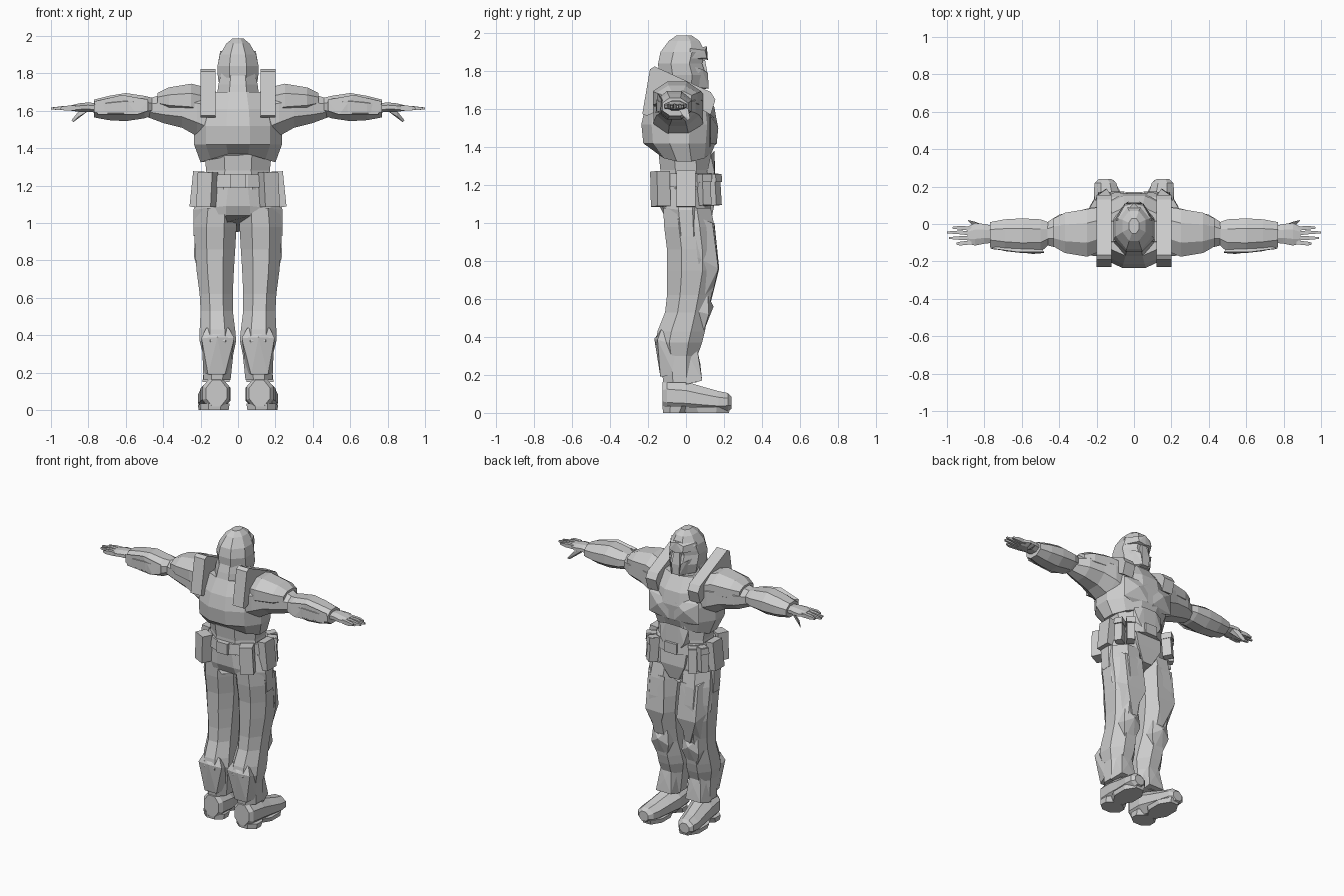
import bpy, bmesh, math
from mathutils import Matrix, Vector

cube = bpy.data.objects.get("Cube")
if cube:
    bpy.data.objects.remove(cube, do_unlink=True)

grey = bpy.data.materials.new("plain_grey")
grey.use_nodes = True
colour = (0.6, 0.6, 0.6, 1)
grey.diffuse_color = colour
bsdf = next(n for n in grey.node_tree.nodes if n.type == 'BSDF_PRINCIPLED')
bsdf.inputs["Base Color"].default_value = colour


def finish(name, bm, mirror):
    bmesh.ops.recalc_face_normals(bm, faces=bm.faces)
    me = bpy.data.meshes.new(name)
    bm.to_mesh(me)
    bm.free()
    me.materials.append(grey)
    ob = bpy.data.objects.new(name, me)
    bpy.context.collection.objects.link(ob)
    if mirror:
        ob.modifiers.new("Mirror", 'MIRROR')
    return ob


def loft(name, rings, axis='z', n=8, mirror=False):
    """Rings are (position, a0, a1, b0, b1, optional arch); a, b are the other two axes."""
    bm = bmesh.new()
    loops = []
    k = 1 / math.cos(math.pi / n)
    for t, a0, a1, b0, b1, *arch in rings:
        loop = []
        for i in range(n):
            w = (i + 0.5) * 2 * math.pi / n
            u, v = math.cos(w) * k, math.sin(w) * k
            a = (a0 + a1) / 2 + u * (a1 - a0) / 2
            b = (b0 + b1) / 2 + v * (b1 - b0) / 2
            h = t + (arch[0] * (1 - abs(u)) if arch else 0)
            co = {'z': (a, b, h), 'x': (h, a, b), 'y': (a, h, b)}[axis]
            loop.append(bm.verts.new(co))
        loops.append(loop)
    for p, q in zip(loops, loops[1:]):
        for i in range(n):
            j = (i + 1) % n
            bm.faces.new((p[i], p[j], q[j], q[i]))
    bm.faces.new(loops[0])
    bm.faces.new(loops[-1])
    return finish(name, bm, mirror)


def hull(name, pts, mirror=False, sym=False):
    """Convex faceted plate; sym adds the points reflected across x."""
    bm = bmesh.new()
    if sym:
        pts = pts + [(-x, y, z) for x, y, z in pts if x]
    for p in pts:
        bm.verts.new(p)
    res = bmesh.ops.convex_hull(bm, input=bm.verts)
    junk = [g for g in res["geom_interior"] + res["geom_unused"] if isinstance(g, bmesh.types.BMVert)]
    bmesh.ops.delete(bm, geom=list(set(junk)), context='VERTS')
    bmesh.ops.dissolve_limit(bm, angle_limit=0.03, verts=bm.verts, edges=bm.edges)
    return finish(name, bm, mirror)


def box(name, loc, size, turn=0, tilt=0, mirror=False):
    """Box with an outward tilt, then a turn about the vertical."""
    bm = bmesh.new()
    m = (Matrix.Translation(loc) @ Matrix.Rotation(math.radians(turn), 4, 'Z')
         @ Matrix.Rotation(math.radians(tilt), 4, 'Y') @ Matrix.Diagonal((*size, 1)))
    bmesh.ops.create_cube(bm, size=1, matrix=m)
    return finish(name, bm, mirror)


def prism(name, outline, x0, x1, mirror=False):
    """Outline in (y, z) extruded along x."""
    bm = bmesh.new()
    a = [bm.verts.new((x0, y, z)) for y, z in outline]
    b = [bm.verts.new((x1, y, z)) for y, z in outline]
    bm.faces.new(a)
    bm.faces.new(b)
    for i in range(len(a)):
        j = (i + 1) % len(a)
        bm.faces.new((a[i], a[j], b[j], b[i]))
    return finish(name, bm, mirror)


# Head and helmet
loft("helmet", [(1.64, -.08, .08, -.13, .05), (1.72, -.095, .095, -.135, .095),
                (1.78, -.108, .108, -.143, .105), (1.84, -.11, .11, -.147, .085),
                (1.90, -.097, .097, -.135, .10), (1.96, -.062, .062, -.09, .07),
                (1.988, -.028, .028, -.05, .03)])
hull("brow", [(.095, .02, 1.92), (.105, .02, 1.865), (.05, .10, 1.91),
              (.05, .11, 1.87), (0, .11, 1.93), (0, .115, 1.86)], sym=True)
hull("cheek_guard", [(.11, -.01, 1.84), (.10, 0, 1.72), (.04, .115, 1.79),
                     (.03, .12, 1.71), (.07, .085, 1.81), (.04, .06, 1.70)], mirror=True)
hull("face_plate", [(.02, .10, 1.86), (.03, .115, 1.78), (.025, .115, 1.71), (.03, .02, 1.7),
                    (.03, .02, 1.85)], sym=True)
loft("neck_collar", [(1.56, -.13, .13, -.19, .12), (1.66, -.115, .115, -.18, .10),
                     (1.74, -.105, .105, -.16, .07), (1.80, -.09, .09, -.14, .02)])

# Torso
loft("cuirass", [(1.325, -.20, .20, -.155, .135, .06), (1.42, -.235, .235, -.225, .155),
                 (1.52, -.235, .235, -.235, .165), (1.61, -.215, .215, -.215, .15),
                 (1.70, -.17, .17, -.17, .09)], n=12)
loft("abdomen", [(1.18, -.19, .19, -.14, .14), (1.28, -.17, .17, -.135, .135),
                 (1.42, -.185, .185, -.15, .13)])
hull("stomach_plate", [(.11, .13, 1.36), (.09, .15, 1.27), (.04, .155, 1.2), (.10, .1, 1.22),
                       (.05, .15, 1.38)], sym=True)
prism("shoulder_strap", [(-.23, 1.575), (-.205, 1.565), (-.13, 1.60), (.08, 1.60), (.13, 1.57),
                         (.155, 1.65), (.13, 1.69), (-.165, 1.825), (-.19, 1.81)],
      .12, .20, mirror=True)
hull("chest_panel", [(.02, .16, 1.55), (.02, .162, 1.42), (.19, .13, 1.42), (.19, .13, 1.56),
                     (.1, .17, 1.5), (.04, .12, 1.38), (.04, .11, 1.6)], mirror=True)

# Arms
loft("upper_arm", [(.10, -.17, .09, 1.40, 1.70), (.22, -.17, .09, 1.465, 1.715),
                   (.30, -.155, .07, 1.51, 1.71), (.40, -.13, .05, 1.535, 1.69),
                   (.48, -.11, .0, 1.565, 1.665)], 'x', mirror=True)
loft("pauldron", [(.19, -.15, .09, 1.56, 1.73), (.25, -.175, .08, 1.57, 1.745),
                  (.37, -.155, .06, 1.59, 1.725), (.43, -.12, .03, 1.62, 1.695)], 'x', mirror=True)
loft("gauntlet", [(.46, -.115, .01, 1.575, 1.67), (.50, -.15, .025, 1.56, 1.68),
                  (.60, -.155, .03, 1.545, 1.695), (.69, -.145, .025, 1.55, 1.68),
                  (.77, -.125, .01, 1.565, 1.66)], 'x', mirror=True)
hull("gauntlet_plate", [(.48, -.155, 1.60), (.48, -.15, 1.66), (.54, -.16, 1.58), (.75, -.135, 1.58),
                        (.77, -.13, 1.65), (.62, -.15, 1.685), (.55, -.08, 1.62)], mirror=True)
loft("hand", [(.75, -.10, -.01, 1.59, 1.64), (.80, -.105, 0, 1.595, 1.645),
              (.85, -.115, .005, 1.595, 1.64), (.89, -.105, -.015, 1.60, 1.63)], 'x', mirror=True)
for i, (y0, y1, tip) in enumerate([(-.025, -.02, .97), (-.05, -.045, 1.0),
                                   (-.075, -.075, .99), (-.098, -.105, .95)]):
    loft(f"finger_{i + 1}", [(.87, y0 - .011, y0 + .011, 1.602, 1.63),
                             (.93, y1 - .01, y1 + .01, 1.603, 1.626),
                             (tip, y1 - .005, y1 + .005, 1.607, 1.618)], 'x', 4, mirror=True)
hull("thumb", [(.79, -.01, 1.62), (.80, -.04, 1.60), (.85, .01, 1.585), (.85, -.02, 1.57),
               (.89, .022, 1.55), (.88, .01, 1.54), (.85, .012, 1.60)], mirror=True)

# Belt, buckle and pouches
loft("belt", [(1.19, -.205, .205, -.16, .16), (1.26, -.195, .195, -.155, .155)], n=12)
box("back_buckle", (0, -.16, 1.225), (.08, .03, .075))
box("front_buckle", (0, .155, 1.225), (.09, .03, .07))
box("back_pouch", (.165, -.135, 1.18), (.085, .075, .185), 25, -3, True)
box("side_pouch", (.222, 0, 1.18), (.055, .10, .19), 0, -6, True)
for i, (x, y, turn) in enumerate([(.195, .095, 30), (.15, .145, 55)]):
    box(f"front_pouch_{i + 1}", (x, y, 1.175), (.06, .05, .165), turn, -4, True)
    box(f"front_pouch_flap_{i + 1}", (x, y, 1.235), (.068, .056, .04), turn, -4, True)

# Hips
loft("hip_skirt", [(.93, -.238, .238, -.115, .13, .15), (1.07, -.238, .238, -.14, .135, .03),
                   (1.20, -.195, .195, -.145, .14)], n=12)
hull("groin_guard", [(.10, .14, 1.19), (.09, .15, 1.1), (.035, .13, 1.0), (.03, .05, .99),
                     (.09, .05, 1.18)], sym=True)

# Legs
loft("leg", [(1.08, .005, .225, -.12, .13), (.98, .008, .235, -.115, .15), (.86, .015, .23, -.10, .163),
             (.75, .022, .222, -.10, .165), (.62, .028, .205, -.10, .135),
             (.53, .028, .20, -.11, .115), (.43, .015, .205, -.15, .10),
             (.37, .01, .205, -.16, .085), (.30, .025, .188, -.135, .06),
             (.16, .04, .185, -.12, .055)], mirror=True)
hull("thigh_plate", [(.06, .15, 1.0), (.19, .14, 1.0), (.05, .175, .76), (.19, .17, .76), (.235, .06, .82),
                     (.23, .04, 1.04), (.12, .13, .58), (.18, .1, .62)], mirror=True)
hull("knee_plate", [(.06, .115, .62), (.17, .115, .62), (.05, .12, .52), (.18, .12, .52),
                    (.115, .145, .56), (.08, .09, .42), (.15, .09, .42), (.19, .04, .54),
                    (.04, .04, .54)], mirror=True)
hull("calf_plate", [(.05, -.13, .44), (.17, -.13, .44), (.02, -.15, .385), (.195, -.15, .385),
                    (.11, -.167, .39), (.07, -.135, .19), (.16, -.135, .19), (.19, -.06, .36),
                    (.185, -.06, .2), (.03, -.06, .36), (.045, -.06, .2)], mirror=True)
hull("shin_plate", [(.07, .06, .33), (.15, .06, .33), (.055, .085, .17), (.17, .085, .17),
                    (.19, 0, .15), (.045, 0, .15), (.11, .075, .26), (.17, 0, .33), (.05, 0, .33)], mirror=True)

# Boots
loft("boot", [(-.125, .06, .17, .02, .16), (-.10, .045, .19, .005, .175), (.0, .04, .20, .003, .165),
              (.08, .06, .205, .003, .14), (.17, .08, .215, .004, .115), (.22, .095, .21, .01, .105),
              (.24, .12, .19, .02, .085)], 'y', mirror=True)
loft("boot_sole", [(0, .05, .20, -.12, .0), (.035, .045, .205, -.125, .02)], mirror=True)
loft("toe_sole", [(.0, .07, .21, .0, .225), (.03, .065, .215, -.02, .235)], mirror=True)
